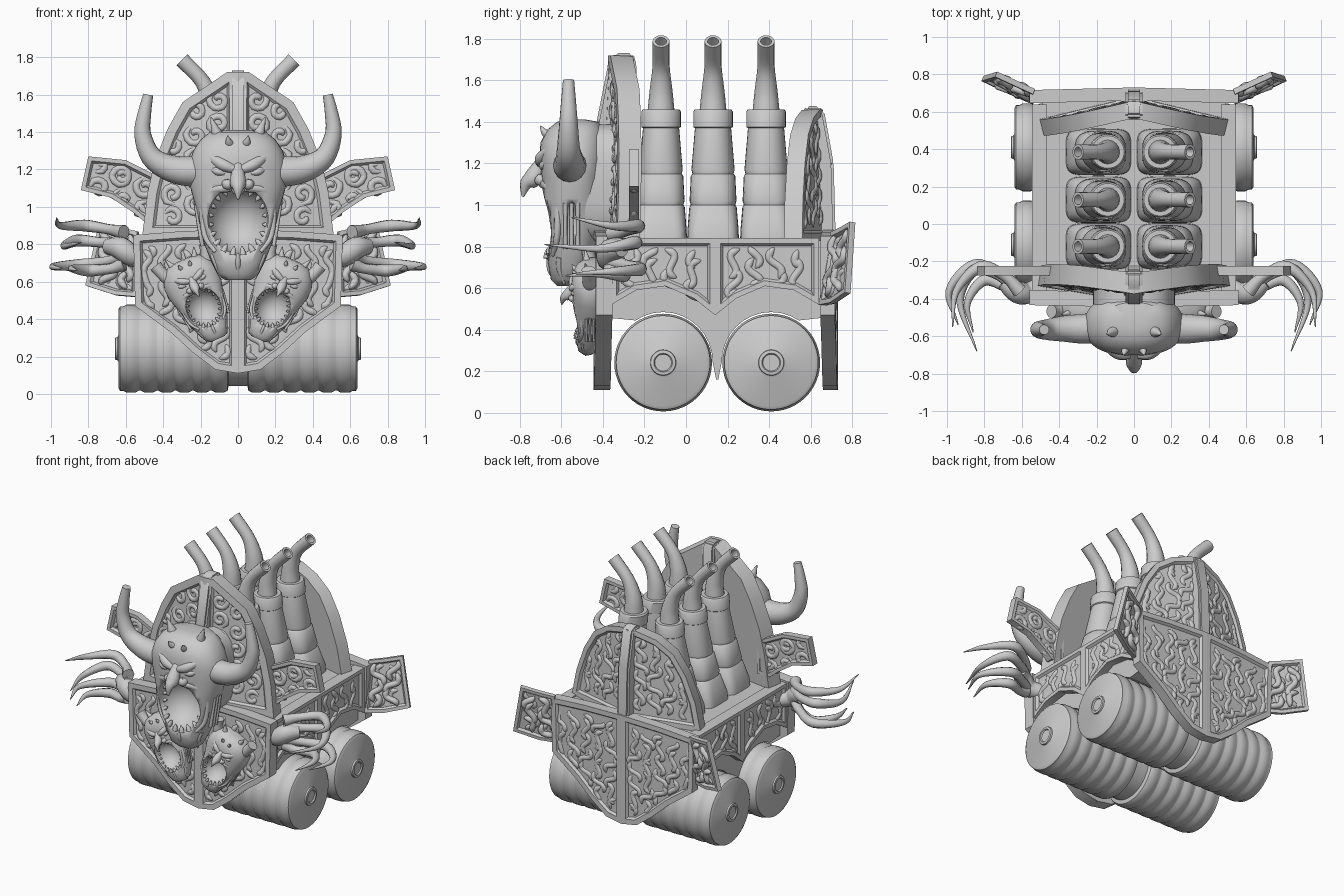
import bpy, bmesh, math, random
from mathutils import Vector, Matrix

random.seed(4)
cube = bpy.data.objects.get("Cube")
if cube:
    bpy.data.objects.remove(cube, do_unlink=True)

grey = bpy.data.materials.new("plain_grey")
grey.use_nodes = True
grey.diffuse_color = (0.6, 0.6, 0.6, 1)
grey.node_tree.nodes["Principled BSDF"].inputs["Base Color"].default_value = (0.6, 0.6, 0.6, 1)
X, Y, Z = Vector((1, 0, 0)), Vector((0, 1, 0)), Vector((0, 0, 1))
NO_MOVE = Matrix.Identity(4)


def finish(name, bm, mirror=False, angle=40):
    bmesh.ops.recalc_face_normals(bm, faces=bm.faces)
    mesh = bpy.data.meshes.new(name)
    bm.to_mesh(mesh)
    bm.free()
    mesh.materials.append(grey)
    mesh.shade_smooth()
    mesh.set_sharp_from_angle(angle=math.radians(angle))
    ob = bpy.data.objects.new(name, mesh)
    bpy.context.scene.collection.objects.link(ob)
    if mirror:
        ob.modifiers.new("Mirror", 'MIRROR').use_mirror_merge = False
    return ob


def ring(c, a, b, n=24, power=2.0):
    """Superellipse around c with half axes a and b."""
    pts = []
    for i in range(n):
        t = math.tau * i / n
        co, si = math.cos(t), math.sin(t)
        pts.append(c + a * math.copysign(abs(co) ** (2 / power), co)
                   + b * math.copysign(abs(si) ** (2 / power), si))
    return pts


def loft(bm, rings, M=NO_MOVE):
    rows = [[bm.verts.new(M @ p) for p in r] for r in rings]
    n = len(rows[0])
    for lo, hi in zip(rows, rows[1:]):
        for i in range(n):
            bm.faces.new((lo[i], lo[(i + 1) % n], hi[(i + 1) % n], hi[i]))
    bm.faces.new(rows[0][::-1])
    bm.faces.new(rows[-1])


def tube(bm, pts, M=NO_MOVE, sides=10, steps=4, hollow=False):
    """Tapered smooth tube through (x, y, z, radius) points."""
    p = [Vector(q) for q in pts]
    p = [p[0] * 2 - p[1]] + p + [p[-1] * 2 - p[-2]]
    path = []
    for a, b, c, d in zip(p, p[1:], p[2:], p[3:]):
        for k in range(steps):
            t = k / steps
            path.append(0.5 * (b * 2 + (c - a) * t + (a * 2 - b * 5 + c * 4 - d) * t * t
                               + (b * 3 - a - c * 3 + d) * t ** 3))
    path.append(p[-2])
    rings, side = [], None
    for i, q in enumerate(path):
        tan = (path[min(i + 1, len(path) - 1)] - path[max(i - 1, 0)]).to_3d().normalized()
        side = tan.orthogonal() if side is None else side - tan * side.dot(tan)
        side.normalize()
        rings.append(ring(q.to_3d(), side * max(q.w, .002), tan.cross(side) * max(q.w, .002), sides))
    if hollow:
        end, r = path[-1].to_3d(), path[-1].w * .65
        for back in (0, .06):
            rings.append(ring(end - tan * back, side * r, tan.cross(side) * r, sides))
    loft(bm, rings, M)


def plate(bm, outline, o, u, v, n, depth, rim=0.0, both=False):
    """Upright slab, with a raised rim if asked; n is the outward direction."""
    front = [bm.verts.new(o + u * a + v * b) for a, b in outline]
    back = [bm.verts.new(p.co - n * depth) for p in front]
    k = len(front)
    caps = [bm.faces.new(front), bm.faces.new(back)]
    for i in range(k):
        bm.faces.new((front[i], front[(i + 1) % k], back[(i + 1) % k], back[i]))
    bmesh.ops.recalc_face_normals(bm, faces=bm.faces)
    if rim:
        for f in caps[:2 if both else 1]:
            bmesh.ops.inset_region(bm, faces=[f], thickness=rim, use_even_offset=True)
            bmesh.ops.inset_region(bm, faces=[f], thickness=.012, depth=-.016, use_even_offset=True)


def inside(pt, poly):
    hit = False
    for (ax, ay), (bx, by) in zip(poly, poly[1:] + poly[:1]):
        if (ay > pt[1]) != (by > pt[1]) and pt[0] < (bx - ax) * (pt[1] - ay) / (by - ay) + ax:
            hit = not hit
    return hit


def relief(bm, outline, o, u, v, scroll):
    """Fill a panel with low wavy strokes or spiral scrolls."""
    ca, cb = (sum(c) / len(outline) for c in zip(*outline))
    small = [(ca + (a - ca) * .84, cb + (b - cb) * .84) for a, b in outline]
    gap = .125 if scroll else .1
    lo_a, hi_a = min(a for a, b in small), max(a for a, b in small)
    lo_b, hi_b = min(b for a, b in small), max(b for a, b in small)
    for i in range(int((hi_a - lo_a) / gap) + 1):
        for j in range(int((hi_b - lo_b) / gap) + 1):
            a, b = lo_a + gap * (i + .5), lo_b + gap * (j + .25 + .5 * (i % 2))
            turn, flip = random.uniform(-.6, .6), random.choice((-1, 1))
            stroke = []
            for k in range(8):
                if scroll:
                    r, t = .012 + .007 * k, turn + flip * k * 1.1
                    d = (r * math.cos(t), r * math.sin(t))
                else:
                    s, w = (k - 3.5) * .022, .026 * flip * math.sin(k * .95)
                    d = (w * math.cos(turn) - s * math.sin(turn), w * math.sin(turn) + s * math.cos(turn))
                if inside((a + d[0], b + d[1]), small):
                    stroke.append((*(o + u * (a + d[0]) + v * (b + d[1])), .02))
            if len(stroke) > 3:
                stroke[0] = (*stroke[0][:3], .008)
                stroke[-1] = (*stroke[-1][:3], .008)
                tube(bm, stroke, sides=10, steps=2)


def panel(name, outline, o, u, side, depth, scroll=False, both=False, rim=.035, lean=0.0):
    """Rimmed plate with relief, mirrored to the other side; lean tilts its top along y."""
    o, u, v = Vector(o), Vector(u).normalized(), Z + Y * lean
    n = u.cross(v).normalized() * side
    bm = bmesh.new()
    plate(bm, outline, o, u, v, n, depth, rim, both)
    finish(name, bm, True, 35)
    bm = bmesh.new()
    relief(bm, outline, o - n * .025, u, v, scroll)
    if both:
        relief(bm, outline, o - n * (depth - .025), u, v, scroll)
    finish(name + "_relief", bm, True, 70)


# Hull with two wheel arches, open at both ends below the deck
wheels = (-.11, .41)
profile = [(-.4, .83), (-.4, .46)]
for wy, first, last in ((wheels[0], 5, 16), (wheels[1], 0, 11)):
    for i in range(first, last + 1):
        t = math.pi * i / 16
        profile.append((wy - .238 * math.cos(t), .245 + .24 * math.sin(t)))
    if last == 16:
        profile += [(.145, .16), (.155, .16)]
profile += [(.68, .46), (.68, .83)]
bm = bmesh.new()
plate(bm, profile, X * .49, Y, Z, X, .98)
finish("hull", bm, angle=30)

# Side skirts, two per side
edge = [(0, .84), (-.5, .84), (-.5, .52), (-.38, .59), (-.24, .61), (-.1, .55), (0, .47)]
for name, flip in (("front_skirt", 1), ("rear_skirt", -1)):
    panel(name, [(.14 + flip * a, b) for a, b in edge], (.545, 0, 0), Y, 1, .08, rim=.025)

# Rollers with rounded ribs, hubs and axles
for wy, label in zip(wheels, ("front", "rear")):
    bm = bmesh.new()
    prof = [(.05, .2)]
    for k in range(6):
        prof += [(.05 + .095 * k + dx, r) for dx, r in ((.006, .225), (.025, .235), (.07, .235), (.09, .225))]
    prof += [(.63, .226), (.64, .21), (.64, .07), (.645, .062), (.656, .06), (.658, .045), (.65, .04)]
    loft(bm, [ring(Vector((x, wy, .242)), Y * r, Z * r, 48) for x, r in prof])
    finish(label + "_roller", bm, True)
    bm = bmesh.new()
    loft(bm, [ring(Vector((x, wy, .242)), Y * .2, Z * .2, 40) for x in (-.08, .08)])
    finish(label + "_axle", bm)

# Armour shields, each folded along the middle
lower = [(0, .11), (.12, .13), (.24, .22), (.36, .33), (.55, .47), (.56, .85), (.3, .87), (0, .88)]
tall = [(0, .84), (.52, .84), (.49, 1.08), (.45, 1.25), (.38, 1.42), (.3, 1.56), (.06, 1.72), (0, 1.72)]
short = [(0, .83), (.52, .83), (.48, 1.02), (.41, 1.2), (.32, 1.34), (.2, 1.42), (.06, 1.46), (0, 1.46)]
panel("front_lower_shield", lower, (0, -.445, 0), (1, .02, 0), 1, .08)
panel("front_upper_shield", tall, (0, -.46, 0), (1, .17, 0), 1, .11, scroll=True, rim=.05, lean=.05)
panel("rear_lower_shield", lower, (0, .73, 0), (1, -.025, 0), -1, .07)
panel("rear_upper_shield", short, (0, .71, 0), (1, -.24, 0), -1, .09, lean=-.035)

# Centre ribs that lean with the shields
ribs = (("front_rib", [(-.43, .84), (-.22, .84), (-.24, 1.7), (-.26, 1.73), (-.34, 1.73), (-.37, 1.7), (-.43, 1.4)]),
        ("rear_rib", [(.56, .84), (.72, .84), (.71, 1.2), (.665, 1.45), (.64, 1.475), (.58, 1.475), (.56, 1.45)]))
for name, side_outline in ribs:
    bm = bmesh.new()
    plate(bm, side_outline, X * .045, Y, Z, X, .09)
    bmesh.ops.bevel(bm, geom=bm.edges[:], offset=.012, segments=2, affect='EDGES')
    finish(name, bm, angle=50)

# Flared side wings, the rear pair tilted
wing = [(.4, .92), (.5, .92), (.56, .97), (.68, 1.05), (.84, 1.09), (.8, 1.27), (.6, 1.25), (.4, 1.15)]
panel("front_wing", wing, (0, -.275, 0), X, 1, .05, scroll=True, both=True, rim=.022)
panel("rear_wing", [(0, .52), (.13, .53), (.3, .58), (.22, .92), (.1, .89), (0, .87)],
      (.54, .555, 0), (1, .42, 0), 1, .03, both=True, rim=.022, lean=.16)

# Exhaust stacks
rows = [(.82, .19, .175, .125, 5), (.88, .19, .17, .123, 5), (.99, .182, .14, .114, 3.5), (1.0, .182, .13, .107, 3.2),
        (1.02, .18, .136, .113, 3.2), (1.14, .17, .117, .107, 2.5), (1.15, .168, .109, .099, 2.3),
        (1.17, .166, .114, .104, 2.2), (1.37, .148, .087, .087, 2), (1.375, .147, .095, .095, 2),
        (1.45, .14, .095, .095, 2), (1.46, .14, .087, .087, 2), (1.46, .14, .06, .06, 2)]
for i, y in enumerate((-.12, .13, .385)):
    bm = bmesh.new()
    loft(bm, [ring(Vector((x, y, z)), X * a, Y * b, 32, p) for z, x, a, b, p in rows])
    tube(bm, [(.14, y, 1.44, .066), (.145, y, 1.55, .055), (.19, y, 1.67, .041), (.3, y, 1.787, .041)],
         sides=16, hollow=True)
    finish("exhaust_stack_%d" % (i + 1), bm, True)


def ball(bm, c, r):
    m = Matrix.Translation(c) @ Matrix.Diagonal((*r, 1))
    bmesh.ops.create_uvsphere(bm, u_segments=28, v_segments=18, radius=1, matrix=m)


def demon_head(name, M, mirror, horn):
    # Skull with mouth and cheek hollows
    bm = bmesh.new()
    skull = [(.61, -.57, .07, .05), (.64, -.57, .11, .08), (.7, -.56, .14, .1), (.8, -.55, .18, .125),
             (.92, -.545, .212, .15), (1.03, -.545, .235, .155), (1.13, -.54, .262, .155), (1.22, -.54, .265, .165),
             (1.3, -.54, .24, .16), (1.36, -.53, .2, .14), (1.4, -.52, .15, .1), (1.41, -.52, .06, .04)]
    loft(bm, [ring(Vector((0, y, z)), X * a, Y * b, 40, 2.4) for z, y, a, b in skull])
    ob = finish(name, bm)
    bm = bmesh.new()
    ball(bm, (0, -.69, .93), (.165, .19, .18))
    for s in (-1, 1):
        ball(bm, (s * .24, -.55, .9), (.055, .045, .12))
    cutter = finish(name + "_cutter", bm)
    cutter.hide_render = True
    cut = ob.modifiers.new("Hollows", 'BOOLEAN')
    cut.operation, cut.object = 'DIFFERENCE', cutter
    carved = bpy.data.meshes.new_from_object(ob.evaluated_get(bpy.context.evaluated_depsgraph_get()))
    ob.modifiers.clear()
    ob.data = carved
    bpy.data.objects.remove(cutter, do_unlink=True)
    carved.transform(M)
    if mirror:
        ob.modifiers.new("Mirror", 'MIRROR').use_mirror_merge = False

    # Nose, brows, eyes, cheeks, spikes and horns
    bm = bmesh.new()
    tube(bm, [(0, -.66, 1.24, .03), (0, -.7, 1.19, .035), (0, -.735, 1.13, .045), (0, -.77, 1.1, .03),
              (0, -.785, 1.04, .006)], M)
    for s in (-1, 1):
        tube(bm, [(s * .03, -.71, 1.13, .015), (s * .055, -.7, 1.12, .03), (s * .07, -.68, 1.13, .02)], M)
        tube(bm, [(s * .02, -.7, 1.2, .022), (s * .09, -.69, 1.23, .032), (s * .19, -.62, 1.3, .015)], M)
        tube(bm, [(s * .07, -.69, 1.18, .012), (s * .11, -.685, 1.19, .022), (s * .15, -.66, 1.21, .012)], M)
        tube(bm, [(s * .04, -.69, 1.1, .02), (s * .13, -.66, 1.09, .026), (s * .185, -.62, 1.02, .02),
                  (s * .178, -.62, .85, .016), (s * .12, -.64, .76, .012)], M)
        tube(bm, [(s * .1, -.57, 1.36, .04), (s * .12, -.58, 1.41, .025), (s * .145, -.59, 1.48, .003)], M)
        tube(bm, [(s * .04, -.65, 1.33, .03), (s * .05, -.68, 1.35, .018), (s * .055, -.7, 1.38, .003)], M)
        tube(bm, [(s * x, y, z, r) for x, y, z, r in horn], M, sides=16)
        for k in range(3):
            y = -.58 + .03 * k
            tube(bm, [(s * .19, y, .79, .012), (s * .21, y, .9, .01), (s * .225, y, 1.01, .012)], M, 6)
    finish(name + "_features", bm, mirror, 60)

    # Fangs round the mouth and bristles on the chin
    bm = bmesh.new()
    for k in range(20):
        c, s = math.cos(math.tau * (k + .5) / 20), math.sin(math.tau * (k + .5) / 20)
        y = -.67 + .06 * c * c
        tube(bm, [(f * c * .17, y, .93 + f * s * .185, r) for f, r in ((1.02, .018), (.88, .013), (.76, .002))],
             M, 8, 2)
    for k in range(-4, 5):
        x = k * .029
        tube(bm, [(x * 1.2, -.655 + abs(x) * .4, .75, .014), (x, -.655 + abs(x) * .4, .69, .014),
                  (x * .8, -.62 + abs(x) * .3, .62, .006)], M, 8, 2)
    finish(name + "_fangs", bm, mirror, 60)


demon_head("great_head", NO_MOVE, False,
           [(.14, -.55, 1.2, .08), (.26, -.56, 1.19, .08), (.37, -.56, 1.21, .07), (.465, -.565, 1.27, .056),
            (.51, -.565, 1.39, .045), (.5, -.565, 1.5, .036), (.48, -.565, 1.6, .027)])
lean = (Matrix.Translation((.2, -.45, .5)) @ Matrix.Rotation(.42, 4, 'Y')
        @ Matrix.Scale(.58, 4) @ Matrix.Translation((0, .53, -1)))
demon_head("small_head", lean, True,
           [(.12, -.54, 1.22, .06), (.19, -.55, 1.3, .06), (.23, -.56, 1.39, .055), (.25, -.56, 1.46, .06)])

# Neck behind the great head
bm = bmesh.new()
loft(bm, [ring(Vector((0, y, 1.1)), X * .22, Z * .29, 32, 3) for y in (-.5, -.3)])
finish("neck", bm)

# Clawed hands
bm = bmesh.new()
tube(bm, [(.5, -.33, .72, .05), (.57, -.37, .74, .058), (.63, -.36, .78, .06), (.7, -.31, .79, .04)], sides=14)
spread = [((.69, -.28, .88), (.82, -.23, .9), (.95, -.36, .9), (.97, -.55, .94)),
          ((.73, -.27, .81), (.86, -.25, .82), (.93, -.42, .79), (.84, -.68, .81)),
          ((.69, -.29, .71), (.85, -.22, .69), (.99, -.36, .68), (.94, -.54, .67)),
          ((.68, -.34, .67), (.8, -.3, .66), (.89, -.42, .67), (.86, -.58, .66))]
for finger in spread:
    tube(bm, [(.61, -.36, finger[0][2] * .8 + .16, .04)]
         + [(*q, r) for q, r in zip(finger, (.028, .032, .019, .003))], sides=10, steps=6)
finish("clawed_hand", bm, True, 60)
